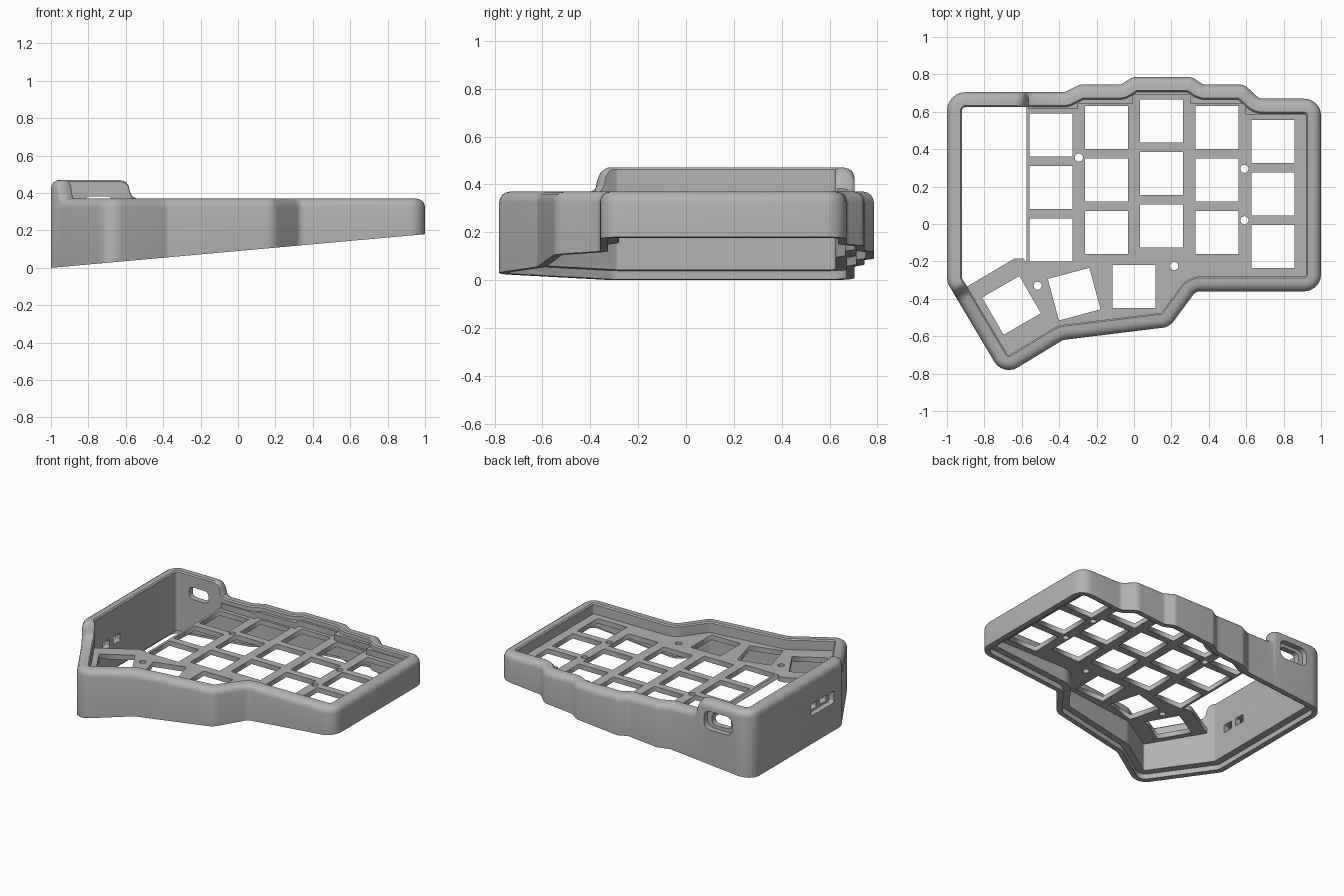
import bpy, bmesh, math
from mathutils import Vector

if "Cube" in bpy.data.objects:
    bpy.data.objects.remove(bpy.data.objects["Cube"])

gray = bpy.data.materials.new("light_gray")
gray.diffuse_color = (0.45, 0.45, 0.45, 1)
gray.use_nodes = True
gray.node_tree.nodes["Principled BSDF"].inputs["Base Color"].default_value = gray.diffuse_color

# Case outline, clockwise from the back left: x, y, corner radius, extra wall height
OUTLINE = [
    (-1, .705, .10, .1), (-.63, .705, 0, .1), (-.60, .705, 0, .09), (-.585, .705, 0, .07),
    (-.577, .705, 0, .035), (-.565, .705, 0, .012), (-.54, .705, 0, 0),
    (-.37, .705, .05, 0), (-.29, .745, .05, 0), (-.07, .745, .05, 0), (-.01, .785, .05, 0),
    (.31, .785, .05, 0), (.37, .745, .05, 0), (.59, .745, .06, 0), (.67, .67, .05, 0),
    (1, .67, .09, 0), (1, -.36, .09, 0), (.33, -.36, .05, 0), (.19, -.55, .09, 0),
    (-.38, -.62, .06, 0), (-.70, -.815, .09, 0), (-.935, -.42, 0, 0), (-.95, -.395, 0, .012),
    (-.958, -.381, 0, .035), (-.962, -.374, 0, .07), (-.967, -.365, 0, .09),
    (-.977, -.35, 0, .1), (-1, -.31, .10, .1)]
ARC = 7


def ring(d):
    """Outline inset by d with rounded corners, as (x, y, extra height)."""
    pts = [Vector(p[:2]) for p in OUTLINE]
    n, off, info = len(pts), [], []
    for i, p in enumerate(pts):
        a, b = (p - pts[i - 1]).normalized(), (pts[(i + 1) % n] - p).normalized()
        na, nb = Vector((a.y, -a.x)), Vector((b.y, -b.x))
        off.append(p + (na + nb) * (d / (1 + na.dot(nb))))
        info.append((a, b, na, nb))
    out = []
    for p, (a, b, na, nb), (_, _, r, h) in zip(off, info, OUTLINE):
        if r == 0:
            out.append((p.x, p.y, h))
            continue
        side = 1 if a.x * b.y - a.y * b.x < 0 else -1   # convex corners turn right
        r = max(r - d * side, .012)
        ang = a.angle(b)
        centre = p - a * r * math.tan(ang / 2) + na * r * side
        start = -na * side
        for k in range(ARC):
            t = -side * ang * k / (ARC - 1)
            v = Vector((start.x * math.cos(t) - start.y * math.sin(t),
                        start.x * math.sin(t) + start.y * math.cos(t)))
            q = centre + v * r
            out.append((q.x, q.y, h))
    return out


def floor_z(x):
    return .09 * (x + 1)


def finish(ob, smooth=True):
    ob.data.materials.clear()
    ob.data.materials.append(gray)
    if smooth:
        bpy.ops.object.select_all(action='DESELECT')
        ob.select_set(True)
        bpy.context.view_layer.objects.active = ob
        bpy.ops.object.shade_smooth_by_angle(angle=math.radians(35))


def new_object(name, bm):
    bmesh.ops.recalc_face_normals(bm, faces=bm.faces)
    me = bpy.data.meshes.new(name)
    bm.to_mesh(me)
    bm.free()
    ob = bpy.data.objects.new(name, me)
    bpy.context.collection.objects.link(ob)
    return ob


# Wall: section of (inset, reference level, height) swept round the outline
SECTION = [(0, 'low', 0), (0, 'top', -.045), (.004, 'top', -.028), (.013, 'top', -.013),
           (.028, 'top', -.004), (.045, 'top', 0), (.072, 'top', 0), (.08, 'top', -.008),
           (.08, 'low', .036), (.035, 'low', .036), (.035, 'low', 0)]
bm = bmesh.new()
loops = []
for d, level, z in SECTION:
    loops.append([bm.verts.new((x, y, z + (.37 + h if level == 'top' else floor_z(x))))
                  for x, y, h in ring(d)])
for A, B in zip(loops, loops[1:] + loops[:1]):
    for i in range(len(A)):
        j = (i + 1) % len(A)
        bm.faces.new((A[i], A[j], B[j], B[i]))
wall = new_object("case_wall", bm)


def port_cut(centre, size, radius, axis):
    """Cut a rounded slot (width, height, depth) through the wall along an axis."""
    w, h, depth = size
    bm = bmesh.new()
    sides = []
    for s in (-.5, .5):
        vs = []
        for q, (sx, sz) in enumerate(((1, 1), (-1, 1), (-1, -1), (1, -1))):
            for k in range(5):
                t = math.radians(90 * q + 22.5 * k)
                u = sx * (w / 2 - radius) + radius * math.cos(t)
                v = sz * (h / 2 - radius) + radius * math.sin(t)
                off = (u, s * depth, v) if axis == 'y' else (s * depth, u, v)
                vs.append(bm.verts.new(Vector(centre) + Vector(off)))
        sides.append(vs)
        bm.faces.new(vs)
    for i in range(20):
        j = (i + 1) % 20
        bm.faces.new((sides[0][i], sides[0][j], sides[1][j], sides[1][i]))
    cutter = new_object("port_cutter", bm)
    cutter.hide_render = True
    mod = wall.modifiers.new("port", 'BOOLEAN')
    mod.operation, mod.solver, mod.object = 'DIFFERENCE', 'EXACT', cutter
    bpy.context.view_layer.objects.active = wall
    bpy.ops.object.modifier_apply(modifier=mod.name)
    bpy.data.objects.remove(cutter)


# Back cable port with outer recess, and the left port with two slots
port_cut((-.745, .66, .34), (.15, .085, .3), .03, 'y')
port_cut((-.745, .705, .34), (.22, .13, .08), .045, 'y')
port_cut((-1, -.10, .24), (.26, .085, .08), .015, 'x')
for y in (-.16, -.045):
    port_cut((-.96, y, .24), (.075, .055, .3), .008, 'x')
finish(wall)


def flat_part(name, outlines, z0, z1):
    """Flat plate from a filled outline; further outlines become holes."""
    cu = bpy.data.curves.new(name, 'CURVE')
    cu.dimensions, cu.fill_mode, cu.extrude = '2D', 'BOTH', (z1 - z0) / 2
    for pts in outlines:
        sp = cu.splines.new('POLY')
        sp.points.add(len(pts) - 1)
        for p, q in zip(sp.points, pts):
            p.co = (q[0], q[1], 0, 1)
        sp.use_cyclic_u = True
    tmp = bpy.data.objects.new(name + "_curve", cu)
    bpy.context.collection.objects.link(tmp)
    bpy.context.view_layer.update()
    me = bpy.data.meshes.new_from_object(tmp.evaluated_get(bpy.context.evaluated_depsgraph_get()))
    bpy.data.objects.remove(tmp)
    bm = bmesh.new()
    bm.from_mesh(me)
    bmesh.ops.remove_doubles(bm, verts=bm.verts, dist=1e-5)
    bmesh.ops.translate(bm, verts=bm.verts, vec=(0, 0, (z0 + z1) / 2))
    finish(new_object(name, bm), False)


def square(x, y, deg=0, half=.115):
    r = half * math.sqrt(2)
    return [(x + r * math.cos(math.radians(deg + 45 + 90 * k)),
             y + r * math.sin(math.radians(deg + 45 + 90 * k))) for k in range(4)]


# Key plate: open at the left, with key openings and screw holes
edge = [p[:2] for p in ring(.06) if p[0] > -.57 or p[1] < -.38]
edge = [(-.575, .645)] + edge + [(-.91, -.345), (-.64, -.185), (-.59, -.185), (-.575, -.21)]
holes = []
for x, y in ((-.443, .475), (-.147, .515), (.148, .55), (.445, .515), (.742, .44)):
    holes += [square(x, y - .28 * row) for row in range(3)]
holes += [square(0, -.335), square(-.32, -.375, 15), square(-.655, -.435, 30)]
for x, y in ((-.295, .355), (.59, .295), (.59, .02), (.215, -.225), (-.515, -.33)):
    holes.append([(x + .022 * math.cos(k * math.pi / 8), y + .022 * math.sin(k * math.pi / 8))
                  for k in range(16)])
flat_part("key_plate", [edge] + holes, .26, .295)

# Stepped ledge between the key plate and the back wall
back = [p[:2] for p in ring(.06) if p[0] > -.57 and p[1] > .55 and p[0] < .93]
steps = [(.92, .585), (.595, .585), (.595, .645), (.30, .645), (.30, .69), (-.005, .69),
         (-.005, .645), (-.30, .645), (-.30, .617), (-.565, .617)]
flat_part("back_ledge", [back + steps], .29, .335)
